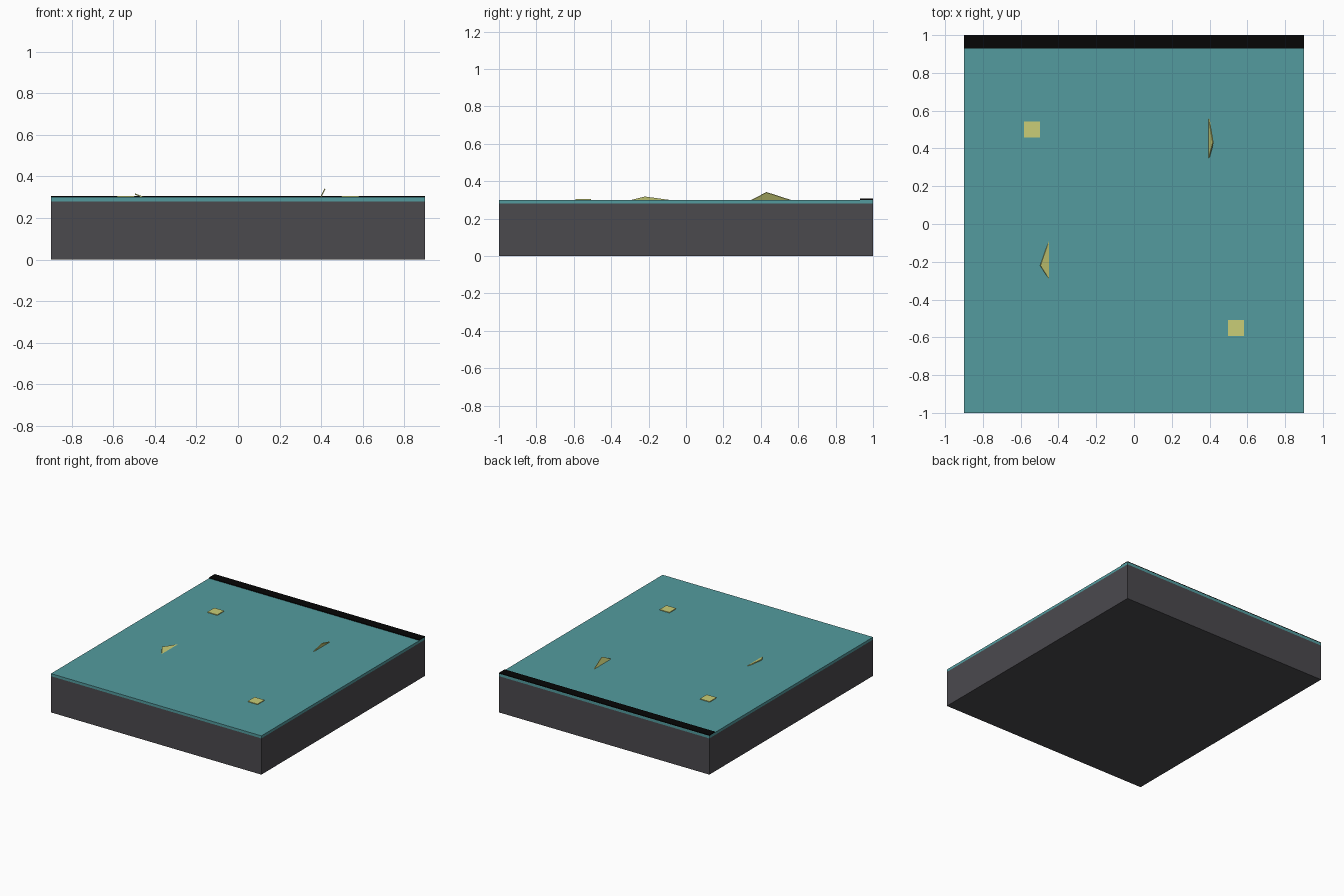
import bpy
import bmesh
from mathutils import Vector

cube = bpy.data.objects.get("Cube")
if cube:
    bpy.data.objects.remove(cube, do_unlink=True)


def make_material(name, rgb):
    """Flat material from an sRGB colour, stored as linear values."""
    colour = [(c / 255) ** 2.2 for c in rgb] + [1.0]
    mat = bpy.data.materials.new(name)
    mat.use_nodes = True
    mat.diffuse_color = colour
    mat.node_tree.nodes["Principled BSDF"].inputs["Base Color"].default_value = colour
    return mat


charcoal = make_material("charcoal", (76, 75, 79))
teal = make_material("teal", (84, 154, 157))
yellow = make_material("pale yellow", (200, 204, 118))
black = make_material("black", (14, 14, 14))


def add_object(name, bm, mat):
    bmesh.ops.recalc_face_normals(bm, faces=bm.faces)
    mesh = bpy.data.meshes.new(name)
    bm.to_mesh(mesh)
    bm.free()
    mesh.materials.append(mat)
    obj = bpy.data.objects.new(name, mesh)
    bpy.context.collection.objects.link(obj)
    return obj


def box(name, low, high, mat):
    low, high = Vector(low), Vector(high)
    bm = bmesh.new()
    bmesh.ops.create_cube(bm, size=1)
    bmesh.ops.scale(bm, vec=high - low, verts=bm.verts)
    bmesh.ops.translate(bm, vec=(low + high) / 2, verts=bm.verts)
    return add_object(name, bm, mat)


def shard(name, corners, mat, thickness=0.006):
    """Thin triangular plate leaning out of the surface."""
    bm = bmesh.new()
    face = bm.faces.new([bm.verts.new(c) for c in corners])
    face.normal_update()
    offset = face.normal * thickness
    if offset.z > 0:
        offset = -offset
    extruded = bmesh.ops.extrude_face_region(bm, geom=[face], use_keep_orig=True)
    moved = [v for v in extruded["geom"] if isinstance(v, bmesh.types.BMVert)]
    bmesh.ops.translate(bm, vec=offset, verts=moved)
    return add_object(name, bm, mat)


# Base slab and its coloured top layer
TOP = 0.30
box("base_slab", (-0.9, -1, 0), (0.9, 1, 0.28), charcoal)
box("top_layer", (-0.9, -1, 0.28), (0.9, 1, TOP), teal)

# Dark band along the back edge
box("back_band", (-0.9, 0.93, TOP), (0.9, 1, TOP + 0.006), black)

# Two small square tiles
for name, x, y in (("left_tile", 0.54, -0.55), ("right_tile", -0.54, 0.5)):
    box(name, (x - 0.042, y - 0.042, TOP), (x + 0.042, y + 0.042, TOP + 0.005), yellow)

# Two leaning shards
shard("left_shard", [(0.395, 0.35, TOP), (0.395, 0.56, TOP), (0.416, 0.43, 0.342)], yellow)
shard("right_shard", [(-0.45, -0.29, TOP), (-0.45, -0.09, TOP), (-0.495, -0.22, 0.318)], yellow)
